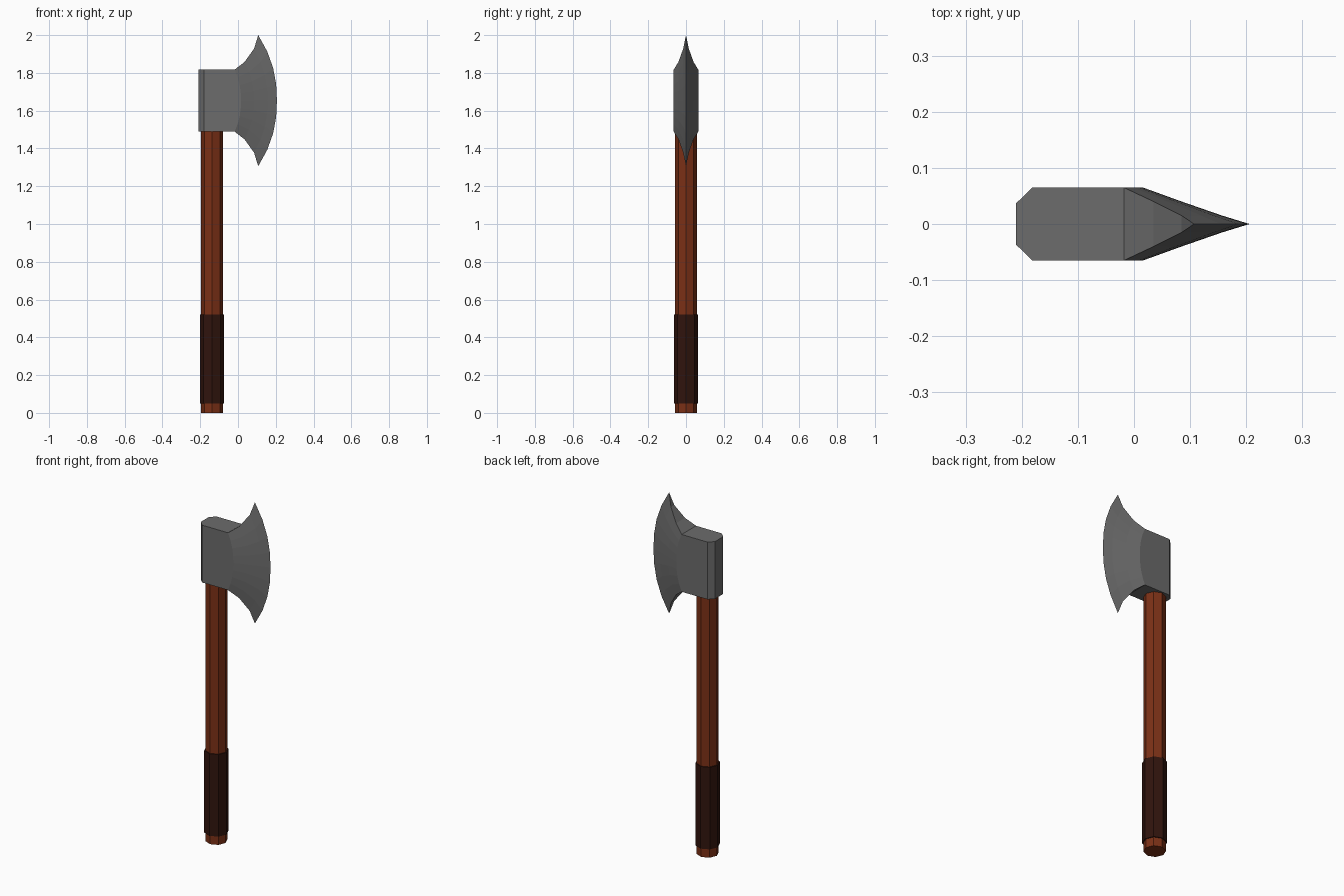
import bpy, bmesh

if "Cube" in bpy.data.objects:
    bpy.data.objects.remove(bpy.data.objects["Cube"])

def material(name, rgb):
    m = bpy.data.materials.new(name)
    m.diffuse_color = (*rgb, 1)
    m.use_nodes = True
    m.node_tree.nodes["Principled BSDF"].inputs["Base Color"].default_value = m.diffuse_color
    return m

wood = material("wood", (0.2, 0.03, 0.008))
leather = material("leather", (0.03, 0.007, 0.004))
steel = material("steel", (0.15, 0.15, 0.15))

def rod(name, radius, z0, z1, mat):
    bpy.ops.mesh.primitive_cylinder_add(vertices=8, radius=radius, depth=z1 - z0,
                                        location=(-0.137, 0, (z0 + z1) / 2),
                                        rotation=(0, 0, 0))
    ob = bpy.context.object
    ob.name = name
    ob.data.materials.append(mat)

# Octagonal shaft and wrapped grip
rod("shaft", 0.058, 0, 1.55, wood)
rod("grip", 0.064, 0.05, 0.52, leather)

# Axe head: columns of (x at ends, x at middle, half thickness, half height)
columns = [
    (0.107, 0.206, 0.0, 0.347),      # cutting edge
    (0.085, 0.157, 0.015, 0.275),
    (0.035, 0.085, 0.040, 0.205),
    (-0.018, 0.016, 0.065, 0.164),   # cheek border
    (-0.181, -0.181, 0.065, 0.164),  # chamfered poll
    (-0.21, -0.21, 0.037, 0.164),
]
ROWS, ZC = 8, 1.653
bm = bmesh.new()

def column(x_end, x_mid, y, hz):
    verts = []
    for i in range(ROWS + 1):
        t = 2 * i / ROWS - 1
        x = x_mid + (x_end - x_mid) * abs(t) ** 2.3
        verts.append(bm.verts.new((x, y, ZC + hz * t)))
    return verts

edge = column(*columns[0])
left = [edge] + [column(*c) for c in columns[1:]]
right = [edge] + [column(a, b, -y, h) for a, b, y, h in columns[1:]]

# Side surfaces, then the flat back of the poll
strips = list(zip(left, left[1:])) + list(zip(right, right[1:])) + [(left[-1], right[-1])]
for a, b in strips:
    for i in range(ROWS):
        bm.faces.new((a[i], b[i], b[i + 1], a[i + 1]))

# Top and bottom surfaces
for r in (0, ROWS):
    bm.faces.new((edge[r], left[1][r], right[1][r]))
    for i in range(1, len(columns) - 1):
        bm.faces.new((left[i][r], left[i + 1][r], right[i + 1][r], right[i][r]))

bmesh.ops.recalc_face_normals(bm, faces=bm.faces)
bmesh.ops.dissolve_limit(bm, angle_limit=0.005, verts=bm.verts, edges=bm.edges)
mesh = bpy.data.meshes.new("axe_head")
bm.to_mesh(mesh)
bm.free()
mesh.materials.append(steel)
bpy.context.collection.objects.link(bpy.data.objects.new("axe_head", mesh))
